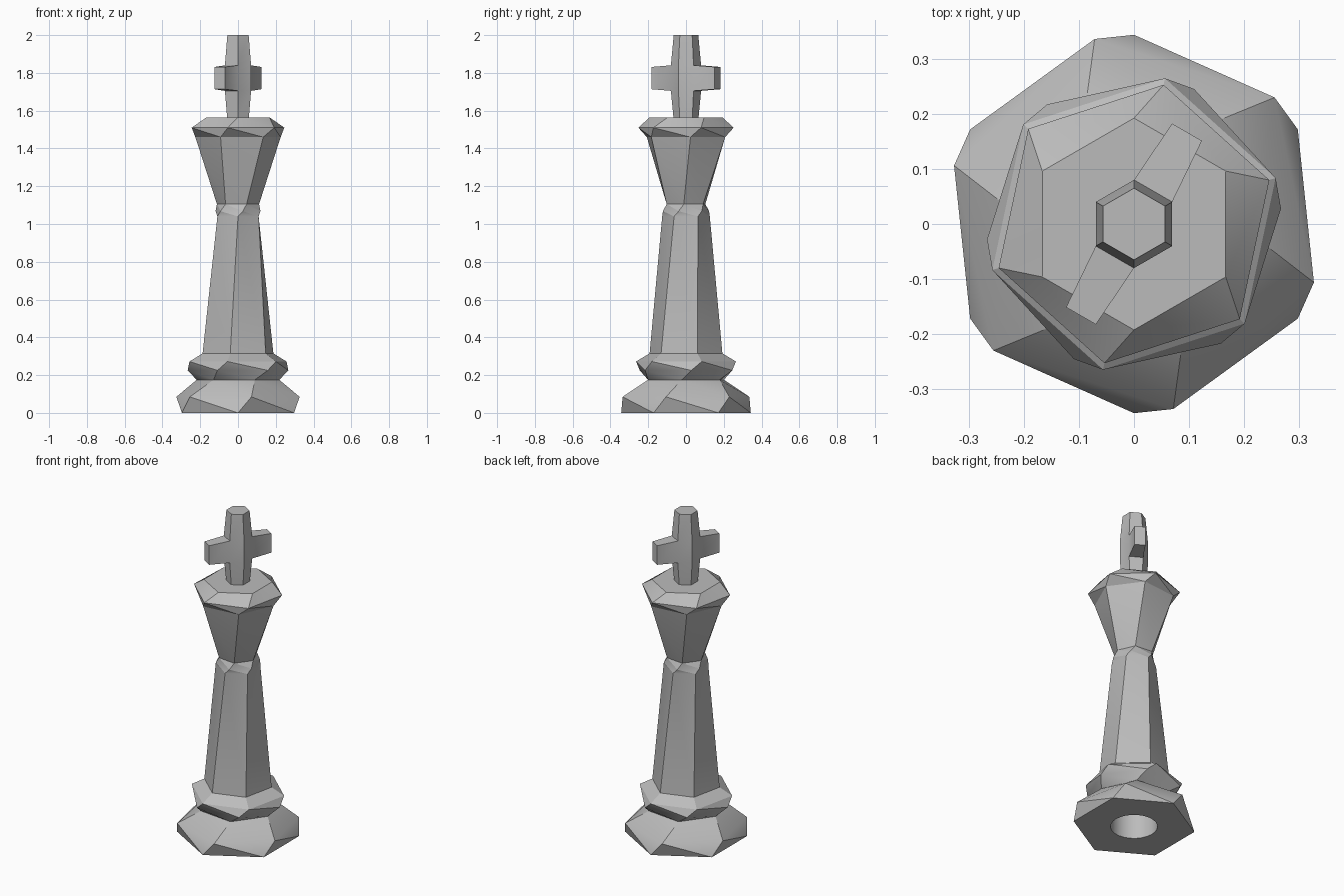
import bpy
import bmesh
from math import cos, sin, radians
from mathutils import Vector

cube = bpy.data.objects.get("Cube")
if cube:
    bpy.data.objects.remove(cube, do_unlink=True)

grey = bpy.data.materials.new("plain grey")
grey.use_nodes = True
tint = (0.5, 0.5, 0.5, 1)
grey.diffuse_color = tint
shader = grey.node_tree.nodes["Principled BSDF"]
shader.inputs["Base Color"].default_value = tint
shader.inputs["Roughness"].default_value = 0.6


def ring(bm, z, radius, turn, sides=6):
    """Regular polygon of vertices at one height, turned by some degrees."""
    step = 360 / sides
    return [bm.verts.new((radius * cos(radians(turn + step * i)),
                          radius * sin(radians(turn + step * i)), z))
            for i in range(sides)]


def join_twisted(bm, low, high):
    """Triangulated band between two rings, folded along the short diagonal."""
    n = len(low)
    for i in range(n):
        j = (i + 1) % n
        bm.faces.new((low[i], low[j], high[i]))
        bm.faces.new((low[j], high[j], high[i]))


def join_straight(bm, low, high):
    n = len(low)
    return [bm.faces.new((low[i], low[(i + 1) % n], high[(i + 1) % n], high[i]))
            for i in range(n)]


def finish(bm, name):
    bmesh.ops.recalc_face_normals(bm, faces=bm.faces)
    mesh = bpy.data.meshes.new(name)
    bm.to_mesh(mesh)
    bm.free()
    mesh.materials.append(grey)
    obj = bpy.data.objects.new(name, mesh)
    bpy.context.collection.objects.link(obj)
    bpy.ops.object.select_all(action='DESELECT')
    obj.select_set(True)
    bpy.context.view_layer.objects.active = obj
    bpy.ops.object.shade_smooth_by_angle(angle=radians(30))
    return obj


# Body: hexagonal rings (height, radius, turn), twisting as they rise
profile = [
    (0.00, 0.343, 30), (0.085, 0.343, 42), (0.175, 0.22, 54),   # foot
    (0.225, 0.268, 66), (0.272, 0.270, 78),                     # collar
    (0.315, 0.197, 78), (1.04, 0.126, 90),                      # column
    (1.068, 0.125, 102), (1.105, 0.112, 114),                   # neck
    (1.46, 0.227, 126), (1.51, 0.258, 138), (1.565, 0.192, 150),  # crown
]
bm = bmesh.new()
rings = [ring(bm, *p) for p in profile]
for low, high in zip(rings, rings[1:]):
    join_twisted(bm, low, high)
bm.faces.new(rings[-1])

# Underside with a round blind hole
rim = ring(bm, 0, 0.132, 30, 24)
roof = ring(bm, 0.16, 0.132, 30, 24)
join_straight(bm, rim, roof)
bm.faces.new(roof)
foot = rings[0]
for i in range(6):
    for k in range(4 * i - 2, 4 * i + 2):
        bm.faces.new((foot[i], rim[k % 24], rim[(k + 1) % 24]))
    bm.faces.new((foot[i], rim[4 * i + 2], foot[(i + 1) % 6]))
finish(bm, "body")

# Finial: hexagonal post, swollen in the middle, with two tapered arms
bm = bmesh.new()
post = [ring(bm, z, r, 30) for z, r in
        ((1.56, 0.066), (1.705, 0.08), (1.84, 0.08), (2.0, 0.065))]
bands = [join_straight(bm, low, high) for low, high in zip(post, post[1:])]
bm.faces.new(post[-1])
for side, angle in ((0, 60), (3, 240)):
    out = Vector((cos(radians(angle)), sin(radians(angle)), 0))
    end = bmesh.ops.extrude_discrete_faces(bm, faces=[bands[1][side]])["faces"][0]
    centre = end.calc_center_median()
    for v in end.verts:
        offset = v.co - centre
        offset *= 0.78
        offset.z *= 1.12
        v.co = centre + offset + out * 0.123
finish(bm, "cross_finial")
